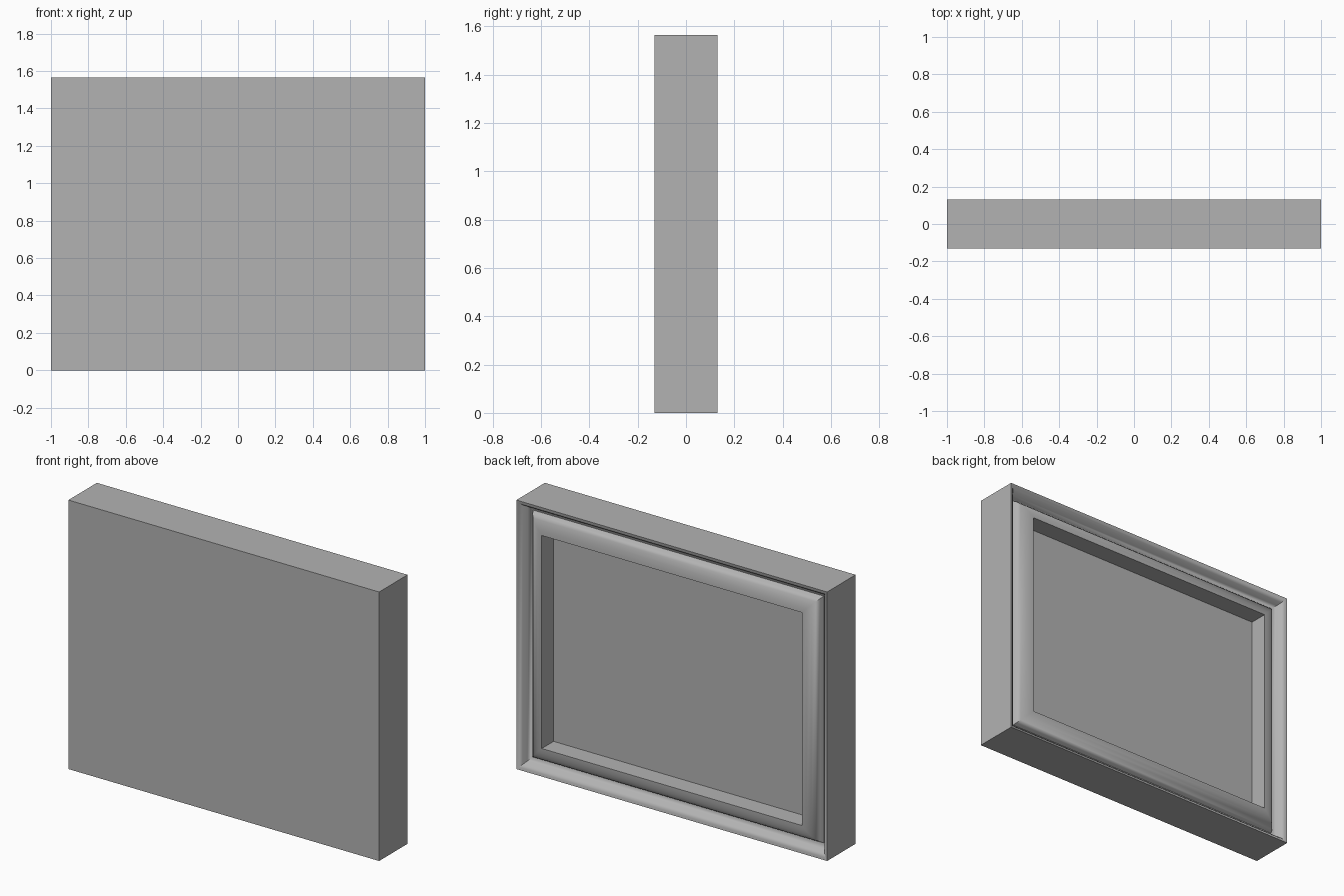
import bpy, bmesh, math

W, H, D = 2.0, 1.565, 0.262
BACK = D / 2
PANEL_DEPTH = 0.109

if "Cube" in bpy.data.objects:
    bpy.data.objects.remove(bpy.data.objects["Cube"])

grey = bpy.data.materials.new("plain grey")
grey.use_nodes = True
colour = (0.45, 0.45, 0.45, 1)
grey.diffuse_color = colour
grey.node_tree.nodes["Principled BSDF"].inputs["Base Color"].default_value = colour

# Moulding section: (inset from the outer edge, depth below the moulded face)
section = [(0, D), (0, 0), (0.014, 0.004), (0.028, 0.018), (0.042, 0.042),
           (0.053, 0.057), (0.065, 0.062), (0.074, 0.043), (0.09, 0.025),
           (0.11, 0.012), (0.135, 0.003), (0.163, 0), (0.163, PANEL_DEPTH)]


def finish(bm, name):
    bmesh.ops.recalc_face_normals(bm, faces=bm.faces)
    mesh = bpy.data.meshes.new(name)
    bm.to_mesh(mesh)
    bm.free()
    mesh.materials.append(grey)
    obj = bpy.data.objects.new(name, mesh)
    bpy.context.collection.objects.link(obj)
    return obj


def rectangle(bm, inset, depth):
    x, y = W / 2 - inset, BACK - depth
    return [bm.verts.new((sx * x, y, z)) for sx, z in
            ((-1, inset), (1, inset), (1, H - inset), (-1, H - inset))]


# Frame: mitred rings along the section, closed by the flat front and recess floor
bm = bmesh.new()
rings = [rectangle(bm, *point) for point in section]
for a, b in zip(rings, rings[1:]):
    for i in range(4):
        j = (i + 1) % 4
        bm.faces.new((a[i], a[j], b[j], b[i]))
bm.faces.new(rings[0])
bm.faces.new(rings[-1])
frame = finish(bm, "moulded_frame")

# Smooth moulding curves, crisp edges
bpy.ops.object.select_all(action="DESELECT")
frame.select_set(True)
bpy.context.view_layer.objects.active = frame
bpy.ops.object.shade_smooth_by_angle(angle=math.radians(50))
